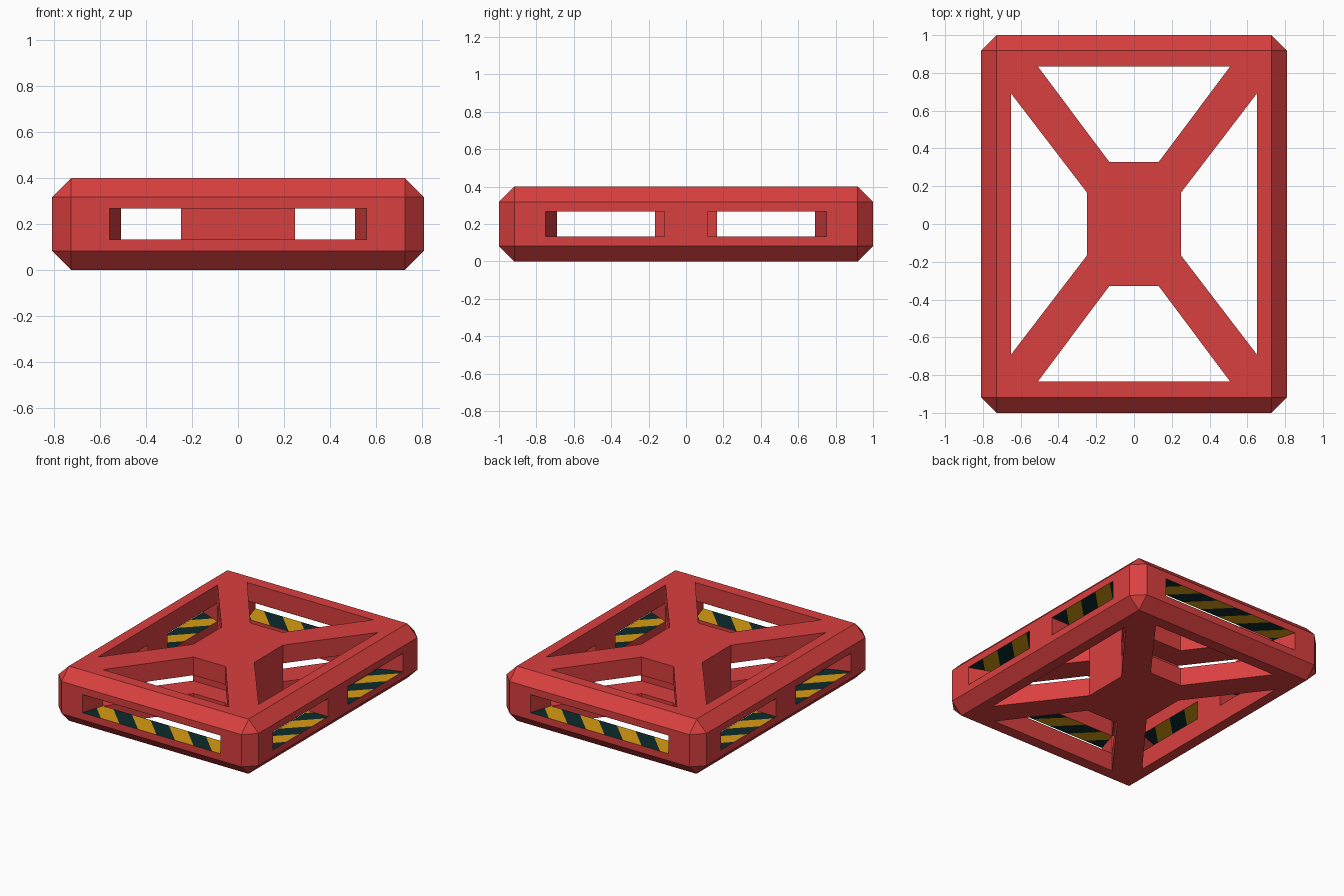
import bpy, bmesh, math
from mathutils import Vector

if "Cube" in bpy.data.objects:
    bpy.data.objects.remove(bpy.data.objects["Cube"])

HX, HY, HZ = 0.81, 1.0, 0.2      # half size of the body
SLOT = 0.067                     # half height of the side slots
MID = 0.2                        # height of the middle plane


def material(name, rgb):
    m = bpy.data.materials.new(name)
    m.diffuse_color = (*rgb, 1)
    m.use_nodes = True
    m.node_tree.nodes["Principled BSDF"].inputs["Base Color"].default_value = m.diffuse_color
    return m


red = material("red", (0.70, 0.050, 0.050))
yellow = material("yellow", (0.68, 0.33, 0.006))
black = material("dark_teal_black", (0.004, 0.024, 0.026))


def make(name, bm, mats):
    me = bpy.data.meshes.new(name)
    bm.to_mesh(me)
    bm.free()
    for m in mats:
        me.materials.append(m)
    ob = bpy.data.objects.new(name, me)
    ob.location.z = MID
    bpy.context.collection.objects.link(ob)
    return ob


def prism(bm, outline, z0, z1):
    """Vertical prism over a flat outline."""
    low = [bm.verts.new((x, y, z0)) for x, y in outline]
    high = [bm.verts.new((x, y, z1)) for x, y in outline]
    n = len(outline)
    bm.faces.new(low[::-1])
    bm.faces.new(high)
    for i in range(n):
        j = (i + 1) % n
        bm.faces.new((low[i], low[j], high[j], high[i]))


# Window cutter: two end and two side openings
bm = bmesh.new()
for s in (1, -1):
    prism(bm, [(-0.51 * s, -0.835 * s), (0.51 * s, -0.835 * s),
               (0.13 * s, -0.328 * s), (-0.13 * s, -0.328 * s)], -0.5, 0.5)
    prism(bm, [(0.65 * s, -0.69 * s), (0.65 * s, 0.69 * s),
               (0.248 * s, 0.165 * s), (0.248 * s, -0.165 * s)], -0.5, 0.5)
bmesh.ops.recalc_face_normals(bm, faces=bm.faces)
cutter = make("window_cutter", bm, [red])
cutter.hide_render = True

# Chamfered top plate with the windows cut out, mirrored to the bottom
bm = bmesh.new()
bmesh.ops.create_cube(bm, size=2)
bmesh.ops.scale(bm, vec=(HX, HY, HZ), verts=bm.verts)
bmesh.ops.bevel(bm, geom=bm.edges[:], offset=0.082, segments=1, affect='EDGES')
bmesh.ops.bisect_plane(bm, geom=bm.verts[:] + bm.edges[:] + bm.faces[:],
                       plane_co=(0, 0, SLOT), plane_no=(0, 0, 1), clear_inner=True)
bmesh.ops.holes_fill(bm, edges=[e for e in bm.edges if e.is_boundary])
bmesh.ops.recalc_face_normals(bm, faces=bm.faces)
plates = make("top_and_bottom_plates", bm, [red])
cut = plates.modifiers.new("windows", 'BOOLEAN')
cut.operation = 'DIFFERENCE'
cut.solver = 'EXACT'
cut.object = cutter
mirror = plates.modifiers.new("mirror", 'MIRROR')
mirror.use_axis = (False, False, True)
mirror.use_mirror_merge = False
bpy.context.view_layer.objects.active = plates
plates.select_set(True)
for name in ("windows", "mirror"):
    bpy.ops.object.modifier_apply(modifier=name)
bpy.data.objects.remove(cutter)

# Posts between the plates: corners, side middles and the central hub
CORNER = [(0.56, 1.0), (0.51, 0.835), (0.65, 0.69), (0.81, 0.75), (0.81, 0.918), (0.728, 1.0)]
bm = bmesh.new()
for sx in (1, -1):
    for sy in (1, -1):
        prism(bm, [(x * sx, y * sy) for x, y in CORNER], -SLOT, SLOT)
    prism(bm, [(0.65 * sx, -0.115), (0.81 * sx, -0.115),
               (0.81 * sx, 0.115), (0.65 * sx, 0.115)], -SLOT, SLOT)
prism(bm, [(-0.248, -0.165), (0.248, -0.165), (0.248, 0.165), (-0.248, 0.165)], -SLOT, SLOT)
caps = [f for f in bm.faces if abs(f.normal.z) > 0.5 or len(f.verts) == 6]
bmesh.ops.recalc_face_normals(bm, faces=bm.faces)
bm.normal_update()
bmesh.ops.delete(bm, geom=[f for f in bm.faces if abs(f.normal.z) > 0.5], context='FACES_ONLY')
make("posts_and_hub", bm, [red])


# Hazard stripes on the floor and ceiling of every slot
def stripes(name, ends, depth, place):
    """ends: outer start, outer end, inner end, inner start along the slot."""
    bm = bmesh.new()
    a, b, c, d = ends
    bm.faces.new([bm.verts.new(p) for p in ((a, 0, 0), (b, 0, 0), (c, depth, 0), (d, depth, 0))])
    step = 0.15
    for i in range(1, 12):
        bmesh.ops.bisect_plane(bm, geom=bm.verts[:] + bm.edges[:] + bm.faces[:],
                               plane_co=(a + i * step, 0, 0), plane_no=(1, 1, 0))
    for f in bm.faces:
        m = f.calc_center_median()
        f.material_index = math.floor((m.x + m.y - a) / step) % 2
    ceiling = bmesh.ops.duplicate(bm, geom=bm.verts[:] + bm.edges[:] + bm.faces[:])["geom"]
    top = {v for v in ceiling if isinstance(v, bmesh.types.BMVert)}
    for v in bm.verts:
        x, y = place(v.co.x, v.co.y)
        v.co = Vector((x, y, SLOT - 0.001 if v in top else 0.001 - SLOT))
    bm.normal_update()
    for f in bm.faces:
        if (f.normal.z > 0) == (f.verts[0] in top):
            f.normal_flip()
    make(name, bm, [black, yellow])


for s, end, side in ((1, "front", "right"), (-1, "back", "left")):
    stripes(end + "_stripes", (-0.56, 0.56, 0.51, -0.51), 0.165,
            lambda u, v: (u * s, (v - HY) * s))
    stripes(side + "_stripes_1", (-0.75, -0.115, -0.115, -0.69), 0.16,
            lambda u, v: ((HX - v) * s, u * s))
    stripes(side + "_stripes_2", (0.115, 0.75, 0.69, 0.115), 0.16,
            lambda u, v: ((HX - v) * s, u * s))
